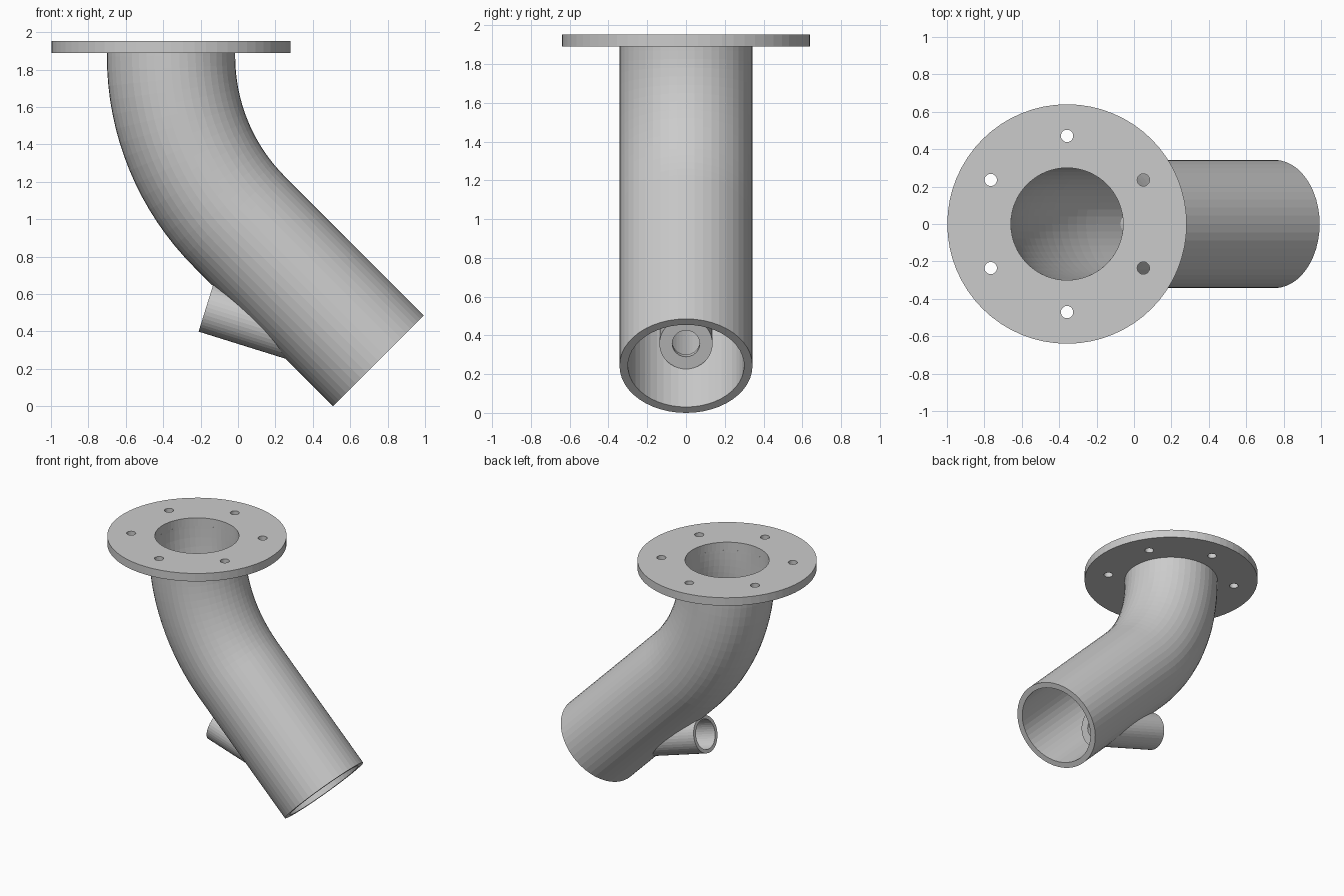
import bpy, bmesh, math
from mathutils import Vector, Matrix

if "Cube" in bpy.data.objects:
    bpy.data.objects.remove(bpy.data.objects["Cube"])

SEG = 48


def make(name, rings):
    """Mesh from a closed loop of rings (each ring a closed list of points)."""
    bm = bmesh.new()
    vs = [[bm.verts.new(p) for p in r] for r in rings]
    for a, b in zip(vs, vs[1:] + vs[:1]):
        for i in range(len(a)):
            j = (i + 1) % len(a)
            bm.faces.new((a[i], a[j], b[j], b[i]))
    bmesh.ops.recalc_face_normals(bm, faces=bm.faces)
    me = bpy.data.meshes.new(name)
    bm.to_mesh(me)
    bm.free()
    ob = bpy.data.objects.new(name, me)
    bpy.context.collection.objects.link(ob)
    return ob


def ring(centre, axis, r, n=SEG):
    """Circle around an axis lying in the xz plane."""
    u, v = Vector((0, 1, 0)), Vector((0, 1, 0)).cross(axis)
    return [centre + r * (math.cos(2 * math.pi * i / n) * u
                          + math.sin(2 * math.pi * i / n) * v) for i in range(n)]


def cut(ob, centre, axis, r, depth, n=24):
    """Cut a round hole with a hidden cylinder."""
    rot = Vector(axis).to_track_quat('Z', 'Y').to_matrix().to_4x4()
    bm = bmesh.new()
    bmesh.ops.create_cone(bm, cap_ends=True, segments=n, radius1=r, radius2=r,
                          depth=depth, matrix=Matrix.Translation(centre) @ rot)
    me = bpy.data.meshes.new("cutter")
    bm.to_mesh(me)
    bm.free()
    c = bpy.data.objects.new("hole_cutter", me)
    bpy.context.collection.objects.link(c)
    c.hide_render = True
    c.hide_set(True)
    c.display_type = 'WIRE'
    m = ob.modifiers.new("hole", 'BOOLEAN')
    m.operation, m.object, m.solver = 'DIFFERENCE', c, 'EXACT'


CX = -0.358
UP = Vector((0, 0, 1))

# Bolted flange with six holes
flange = make("flange", [ring(Vector((CX, 0, z)), UP, r, 64)
                         for r, z in ((0.64, 1.89), (0.64, 1.953), (0.30, 1.953), (0.30, 1.89))])
for k in range(6):
    a = math.radians(30 + 60 * k)
    cut(flange, Vector((CX + 0.471 * math.cos(a), 0.471 * math.sin(a), 1.92)), UP, 0.033, 0.3)

# Bent main pipe: short drop, 45 degree bend, straight run
R, Z0 = 1.25, 1.87
path = [(Vector((CX, 0, 1.89)), Vector((0, 0, -1)))]
for k in range(17):
    t = math.radians(45) * k / 16
    path.append((Vector((CX + R * (1 - math.cos(t)), 0, Z0 - R * math.sin(t))),
                 Vector((math.sin(t), 0, -math.cos(t)))))
path.append((Vector((0.75, 0, 0.2425)), path[-1][1]))
pipe = make("main_pipe", [ring(c, d, 0.343) for c, d in path]
            + [ring(c, d, 0.30) for c, d in reversed(path)])

# Side branch tube with a narrowed inner end
axis = Vector((0.955, 0, -0.298)).normalized()
start = Vector((-0.17, 0, 0.53))
L = 0.58
make("side_branch", [ring(start + axis * t, axis, r, 40) for t, r in
                     ((0, 0.137), (L, 0.137), (L, 0.071), (L - 0.04, 0.071),
                      (L - 0.04, 0.11), (0, 0.11))])
# Open the main pipe wall where the branch passes through
cut(pipe, start + axis * (L / 2 - 0.02), axis, 0.122, L, 40)
